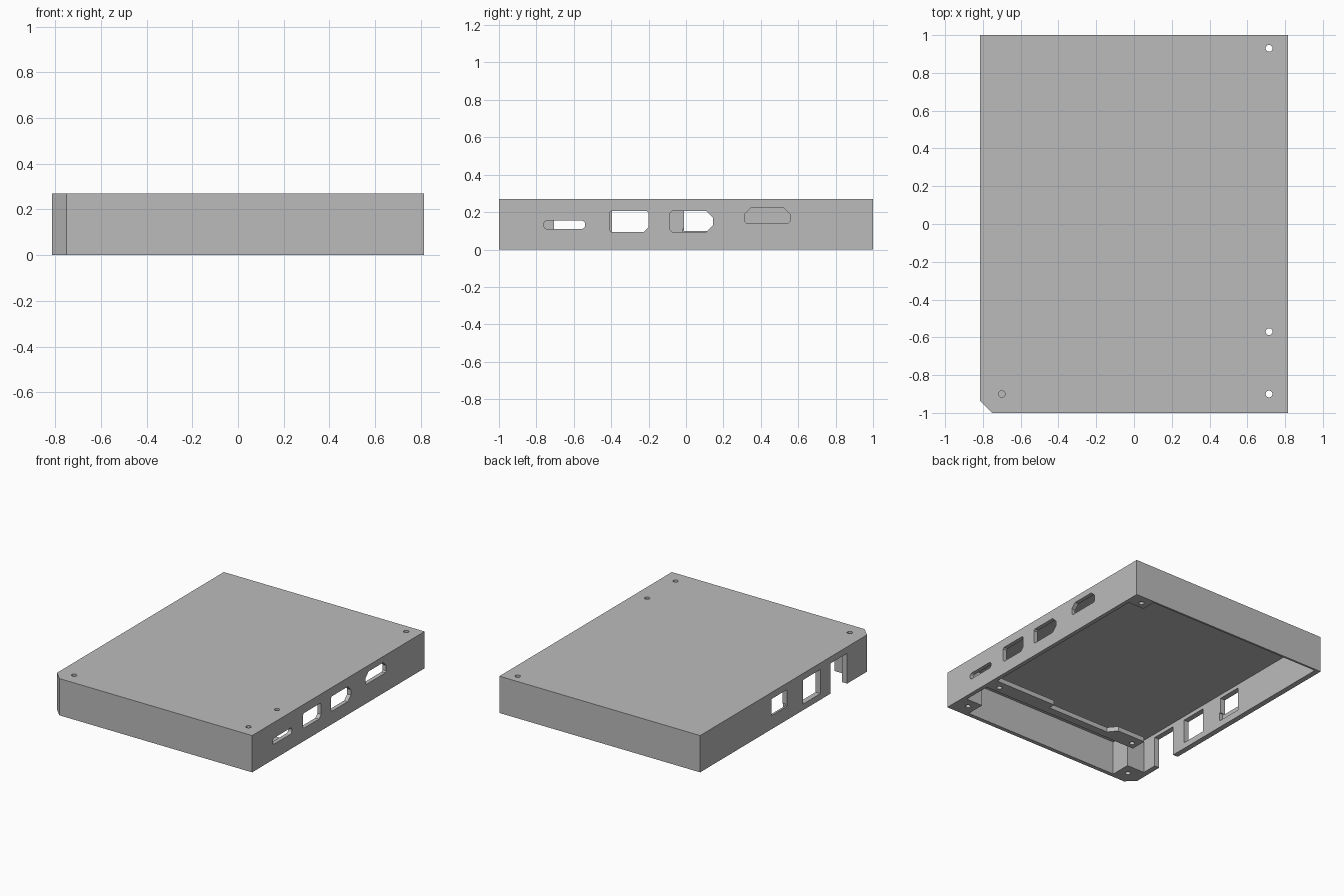
import bpy, bmesh, math
from mathutils import Matrix

cube = bpy.data.objects.get("Cube")
if cube:
    bpy.data.objects.remove(cube)

grey = bpy.data.materials.new("plain grey")
grey.use_nodes = True
grey.diffuse_color = (0.5, 0.5, 0.5, 1)
grey.node_tree.nodes["Principled BSDF"].inputs["Base Color"].default_value = (0.5, 0.5, 0.5, 1)


def prism(name, points, low, high, along="z"):
    """Extrude an outline: (x, y) along z, or (y, z) along x."""
    bm = bmesh.new()
    if along == "z":
        verts = [bm.verts.new((a, b, low)) for a, b in points]
        step = (0, 0, high - low)
    else:
        verts = [bm.verts.new((low, a, b)) for a, b in points]
        step = (high - low, 0, 0)
    face = bm.faces.new(verts)
    ext = bmesh.ops.extrude_face_region(bm, geom=[face])
    moved = [g for g in ext["geom"] if isinstance(g, bmesh.types.BMVert)]
    bmesh.ops.translate(bm, verts=moved, vec=step)
    bmesh.ops.recalc_face_normals(bm, faces=bm.faces)
    mesh = bpy.data.meshes.new(name)
    bm.to_mesh(mesh)
    bm.free()
    mesh.materials.append(grey)
    obj = bpy.data.objects.new(name, mesh)
    bpy.context.scene.collection.objects.link(obj)
    return obj


def outline(a0, b0, a1, b1, cuts=(0, 0, 0, 0), rounded=False):
    """Rectangle with cut corners: low-low, high-low, high-high, low-high."""
    pts = []
    corners = [(a0, b0, 1, 1), (a1, b0, -1, 1), (a1, b1, -1, -1), (a0, b1, 1, -1)]
    for i, ((a, b, sa, sb), c) in enumerate(zip(corners, cuts)):
        if not c:
            pts.append((a, b))
            continue
        n = 4 if rounded else 1
        arc = []
        for k in range(n + 1):
            t = math.pi / 2 * k / n
            arc.append((a + sa * c * (1 - math.sin(t)), b + sb * c * (1 - math.cos(t))))
        pts += arc if i % 2 else arc[::-1]
    return pts


def circle(x, y, r=0.018, n=24):
    return [(x + r * math.cos(2 * math.pi * i / n), y + r * math.sin(2 * math.pi * i / n)) for i in range(n)]


def cut(obj, cutter):
    mod = obj.modifiers.new("cut", "BOOLEAN")
    mod.operation = "DIFFERENCE"
    mod.solver = "EXACT"
    mod.object = cutter
    bpy.context.view_layer.update()
    graph = bpy.context.evaluated_depsgraph_get()
    mesh = bpy.data.meshes.new_from_object(obj.evaluated_get(graph))
    obj.modifiers.clear()
    obj.data = mesh
    bpy.data.objects.remove(cutter)


X, H = 0.815, 0.27

# Case shell with one clipped corner
case = prism("case", outline(-X, -1, X, 1, (0.065, 0, 0, 0)), 0, H)

# Hollow underside, leaving solid corner posts
cavity = [(-0.63, -0.97), (0.65, -0.97), (0.65, -0.83), (0.785, -0.83), (0.785, 0.88),
          (0.655, 0.88), (0.655, 0.985), (-0.775, 0.985), (-0.775, -0.82), (-0.63, -0.82)]
cut(case, prism("cavity", cavity, -0.1, 0.25))

# Connector openings in the left wall
ports = [
    outline(-0.76, 0.11, -0.54, 0.155, (0.018,) * 4, True),
    outline(-0.41, 0.095, -0.2, 0.205, (0.01, 0.025, 0.01, 0.01)),
    outline(-0.085, 0.095, 0.145, 0.205, (0.01, 0.035, 0.035, 0.01)),
    outline(0.315, 0.14, 0.555, 0.225, (0.01, 0.01, 0.035, 0.035)),
]
for p in ports:
    cut(case, prism("port", p, 0.7, 0.9, "x"))

# Openings in the right wall: open notch, two windows, inner pocket
for rect in [(-0.705, -0.1, -0.51, 0.222), (-0.395, 0.045, -0.195, 0.222), (-0.01, 0.1, 0.175, 0.222)]:
    cut(case, prism("window", outline(*rect), -0.9, -0.7, "x"))
cut(case, prism("pocket", outline(-0.02, 0.05, 0.175, 0.11), -0.8, -0.7, "x"))

# Screw holes
for x, y in [(0.715, 0.93), (0.715, -0.57), (0.715, -0.9)]:
    cut(case, prism("hole", circle(x, y), -0.1, 0.4))
for low, high in [(-0.1, 0.07), (0.2, 0.4)]:
    cut(case, prism("hole", circle(-0.7, -0.9), low, high))

# Mounting bar across the underside, narrowed in the middle
bar = prism("mounting_bar", [(-0.51, -0.62), (0.79, -0.62), (0.79, -0.51), (0.28, -0.51), (0.28, -0.56),
                             (-0.23, -0.56), (-0.28, -0.5), (-0.51, -0.5)], 0, 0.035)
for x in (0.715, -0.46):
    cut(bar, prism("hole", circle(x, -0.57), -0.1, 0.1))

# Crisp edges, smooth hole walls
for obj in (case, bar):
    bpy.ops.object.select_all(action="DESELECT")
    obj.select_set(True)
    bpy.context.view_layer.objects.active = obj
    bpy.ops.object.shade_smooth_by_angle(angle=math.radians(30))
